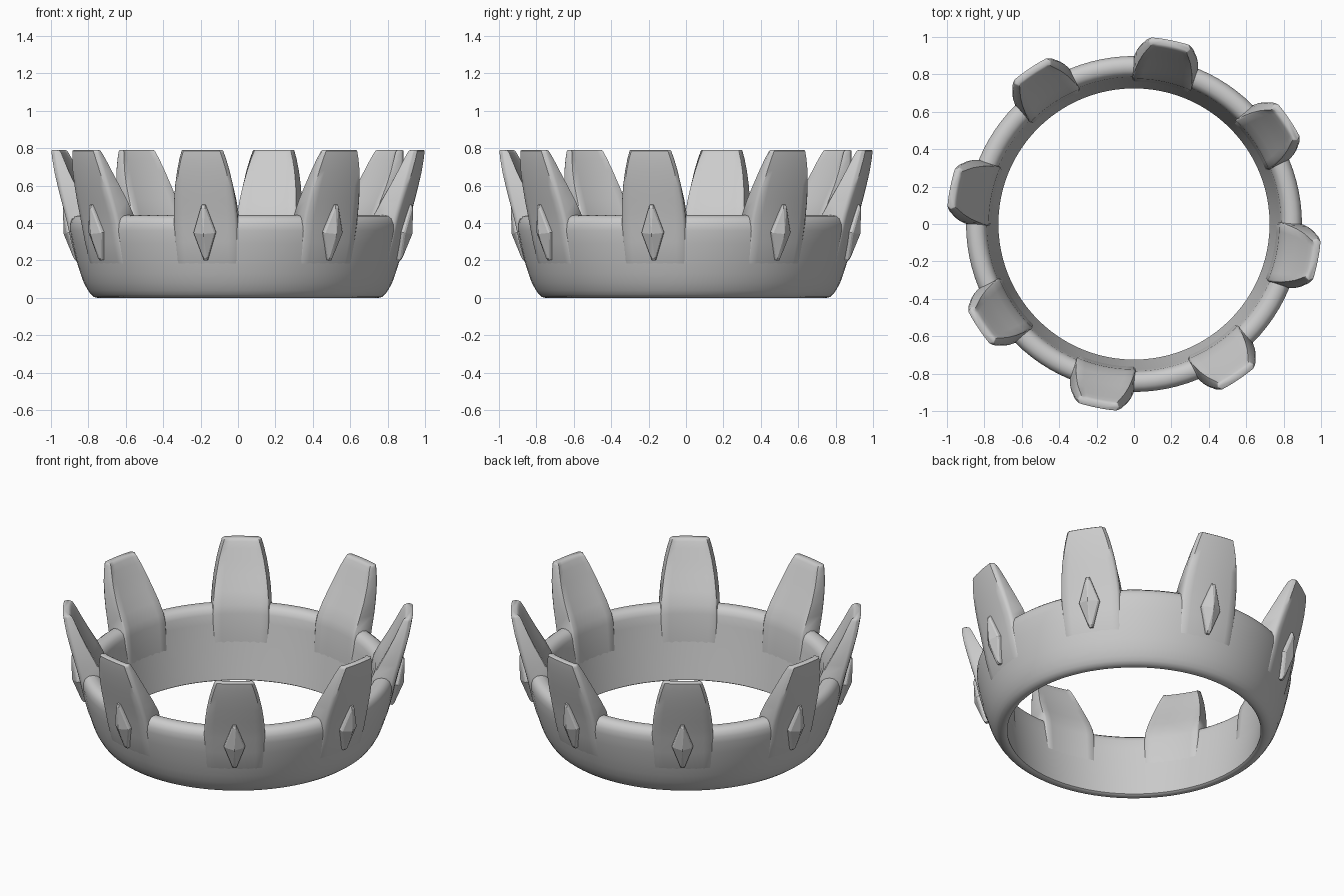
import bpy, bmesh
from math import radians, sin, cos, pi, sqrt

if "Cube" in bpy.data.objects:
    bpy.data.objects.remove(bpy.data.objects["Cube"])


def make_object(name, bm, angle=35):
    bmesh.ops.recalc_face_normals(bm, faces=bm.faces)
    mesh = bpy.data.meshes.new(name)
    bm.to_mesh(mesh)
    bm.free()
    ob = bpy.data.objects.new(name, mesh)
    bpy.context.collection.objects.link(ob)
    bpy.ops.object.select_all(action='DESELECT')
    ob.select_set(True)
    bpy.context.view_layer.objects.active = ob
    if angle:
        bpy.ops.object.shade_smooth_by_angle(angle=radians(angle))
    return ob


def loft(bm, rings, closed=False):
    loops = [[bm.verts.new(p) for p in ring] for ring in rings]
    pairs = list(zip(loops, loops[1:]))
    if closed:
        pairs.append((loops[-1], loops[0]))
    for a, b in pairs:
        n = len(a)
        for i in range(n):
            j = (i + 1) % n
            bm.faces.new((a[i], a[j], b[j], b[i]))
    return loops


# band: bowl-shaped ring revolved from a rounded (radius, height) profile
profile = [(0.725, 0.008), (0.735, 0.001), (0.75, 0.0), (0.77, 0.005), (0.786, 0.018),
           (0.802, 0.04), (0.824, 0.08), (0.842, 0.13), (0.864, 0.20),
           (0.885, 0.29), (0.898, 0.36), (0.898, 0.395), (0.888, 0.422),
           (0.868, 0.438), (0.842, 0.442), (0.818, 0.437), (0.798, 0.422),
           (0.787, 0.395), (0.779, 0.34), (0.757, 0.20), (0.737, 0.08)]
SEG = 96
bm = bmesh.new()
loft(bm, [[(r * cos(2 * pi * i / SEG), r * sin(2 * pi * i / SEG), z)
           for i in range(SEG)] for r, z in profile], closed=True)
make_object("band", bm, 50)


# spikes: tapering arched slabs flaring outward; (z, half width, outer r, inner r)
stations = [(0.13, 0.166, 0.834, 0.76), (0.20, 0.171, 0.866, 0.759),
            (0.30, 0.174, 0.892, 0.768), (0.40, 0.175, 0.914, 0.777),
            (0.45, 0.173, 0.926, 0.788), (0.52, 0.168, 0.945, 0.822),
            (0.60, 0.158, 0.966, 0.866), (0.68, 0.143, 0.985, 0.907),
            (0.74, 0.128, 0.996, 0.936), (0.775, 0.117, 1.001, 0.954),
            (0.786, 0.114, 1.002, 0.962), (0.79, 0.110, 0.998, 0.970)]


def section(z, w, ro, ri, ang):
    d = min(0.03, 0.35 * (ro - ri))
    wi, c = w - 0.014, 0.014
    pts = [(sqrt(ro * ro - t * t), t) for t in
           [(w - c) * k / 4 for k in range(-4, 5)]]
    pts += [(ro - 0.016 - d * 0.3, w - 0.004), (ro - 0.016 - d * 0.7, w), (ri + d * 0.2 - 0.014, wi)]
    pts += [(sqrt(ri * ri - t * t), t) for t in
            [(wi - 0.010) * k / 4 for k in range(4, -5, -1)]]
    pts += [(ri + d * 0.2 - 0.014, -wi), (ro - 0.016 - d * 0.7, -w), (ro - 0.016 - d * 0.3, -w + 0.004)]
    return [(u * cos(ang) - t * sin(ang), u * sin(ang) + t * cos(ang), z)
            for u, t in pts]


# gems: elongated faceted diamonds lying on the sloping spike faces
def gem(ang):
    bm = bmesh.new()
    slope, zc, rc = 0.22, 0.35, 0.91

    def place(t, h, d):
        u = rc + slope * h + d
        return (u * cos(ang) - t * sin(ang), u * sin(ang) + t * cos(ang), zc + h - slope * d)

    rings = []
    for d, s in ((-0.035, 1.0), (0.006, 1.0), (0.014, 0.9)):
        rings.append([place(t * s, h * s, d) for t, h in
                      ((0.06, 0), (0.010, 0.148), (-0.010, 0.148),
                       (-0.06, 0), (-0.010, -0.148), (0.010, -0.148))])
    loops = loft(bm, rings)
    bm.faces.new(loops[0])
    tip = bm.verts.new(place(0, 0, 0.04))
    for i in range(6):
        bm.faces.new((loops[-1][i], loops[-1][(i + 1) % 6], tip))
    return bm


for k in range(8):
    ang = radians(45 * k - 11.25)
    bm = bmesh.new()
    loops = loft(bm, [section(*s, ang) for s in stations])
    bm.faces.new(loops[0])
    bm.faces.new(loops[-1])
    make_object(f"spike_{k + 1}", bm, 50)
    make_object(f"gem_{k + 1}", gem(ang), 0)
